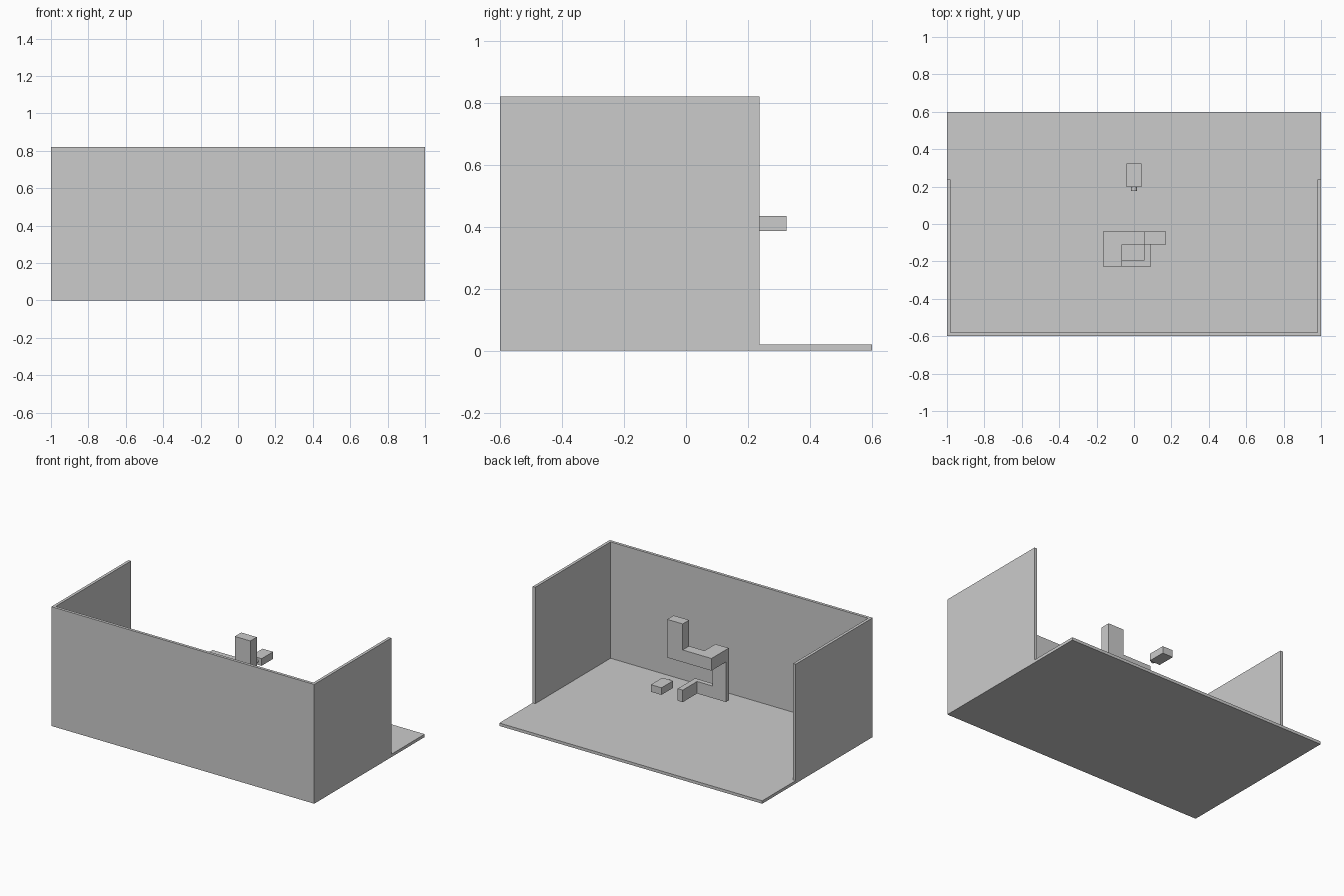
import bpy
import math

if "Cube" in bpy.data.objects:
    bpy.data.objects.remove(bpy.data.objects["Cube"])


def box(name, x, y, z):
    """Box from (min, max) ranges on each axis."""
    bpy.ops.mesh.primitive_cube_add(size=1)
    ob = bpy.context.object
    ob.name = name
    for v in ob.data.vertices:
        v.co = [lo + (c + 0.5) * (hi - lo) for c, (lo, hi) in zip(v.co, (x, y, z))]
    return ob


def union(name, ranges):
    """Join several touching boxes into one clean solid."""
    base = box(name, *ranges[0])
    for r in ranges[1:]:
        part = box("helper", *r)
        mod = base.modifiers.new("join", 'BOOLEAN')
        mod.operation = 'UNION'
        mod.solver = 'EXACT'
        mod.object = part
        bpy.context.view_layer.objects.active = base
        bpy.ops.object.modifier_apply(modifier=mod.name)
        bpy.data.objects.remove(part)
    return base


# Open room: floor, long wall and two side walls
H, T = 0.82, 0.02
union("room_shell", [
    ((-1, 1), (-0.6, 0.6), (0, T)),
    ((-1, 1), (-0.6, -0.6 + T), (0, H)),
    ((-1, -1 + T), (-0.6, 0.237), (0, H)),
    ((1 - T, 1), (-0.6, 0.237), (0, H)),
])

# Floating bent bar: grid lines of the bends on each axis
xl, xi, xm, xa, xr = -0.166, -0.064, 0.053, 0.091, 0.171
yf, yi, ym, yb = -0.228, -0.196, -0.11, -0.04
z0, z1, z2, z3, z4 = 0.172, 0.255, 0.447, 0.531, 0.71
union("bent_bar", [
    ((xm, xr), (ym, yb), (z2, z4)),   # upright post
    ((xl, xr), (ym, yb), (z2, z3)),   # upper cross bar
    ((xl, xi), (yf, yb), (z2, z3)),   # upper arm
    ((xl, xi), (yf, yi), (z0, z3)),   # drop leg
    ((xl, xa), (yf, yi), (z0, z1)),   # lower cross bar
    ((xm, xa), (yf, yb), (z0, z1)),   # lower arm
])

# Floating viewer body with a short lens
box("viewer_body", (-0.04, 0.04), (0.199, 0.324), (0.386, 0.435))
bpy.ops.mesh.primitive_cylinder_add(vertices=24, radius=0.016, depth=0.024,
                                    location=(0, 0.188, 0.41),
                                    rotation=(math.pi / 2, 0, 0))
bpy.context.object.name = "viewer_lens"
bpy.ops.object.shade_smooth_by_angle()
